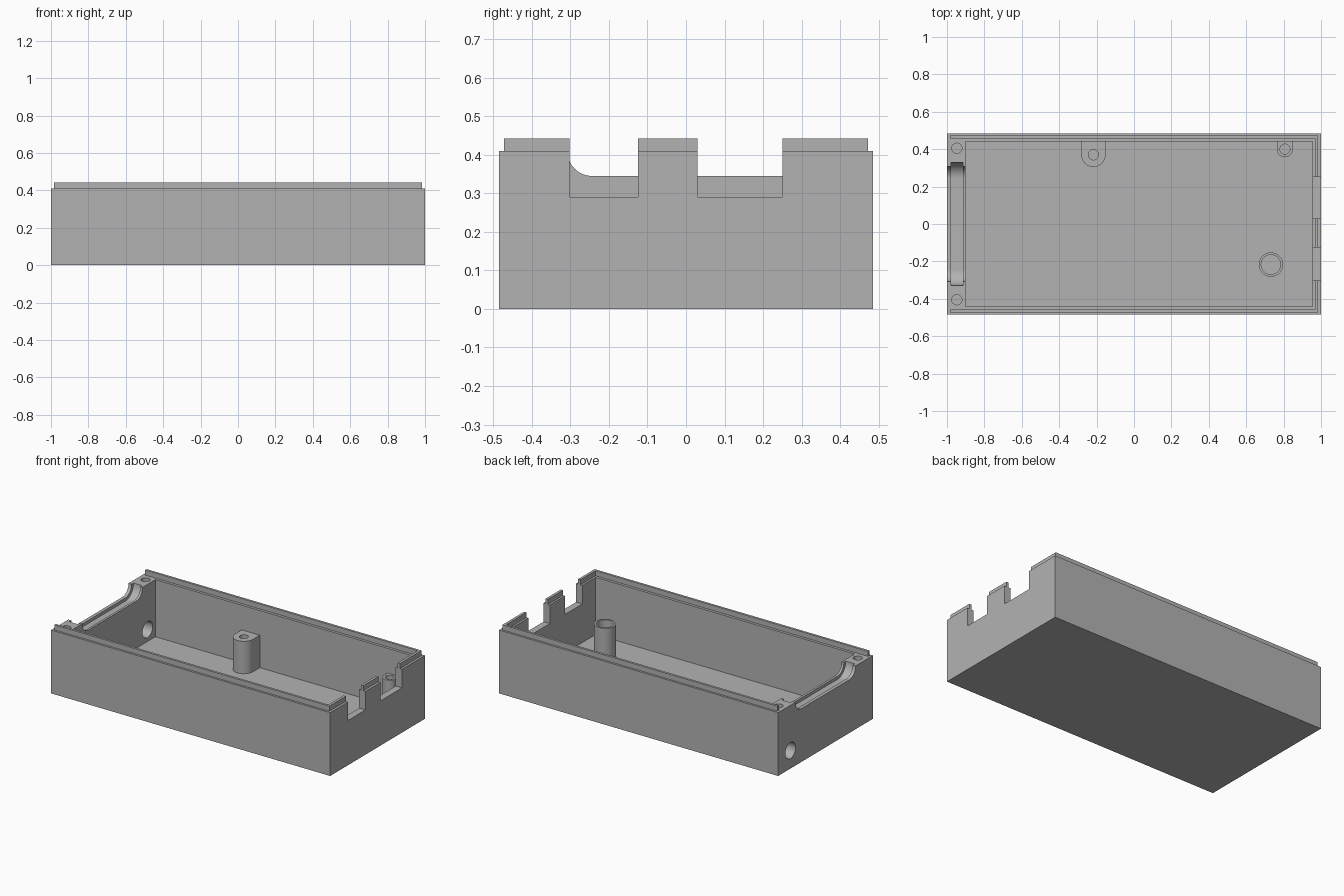
import bpy, bmesh
from math import pi, cos, sin, radians

if "Cube" in bpy.data.objects:
    bpy.data.objects.remove(bpy.data.objects["Cube"], do_unlink=True)

GREY = (0.45, 0.45, 0.45, 1)
grey = bpy.data.materials.new("plain grey")
grey.use_nodes = True
grey.diffuse_color = GREY
grey.node_tree.nodes["Principled BSDF"].inputs["Base Color"].default_value = GREY


def prism(name, outline, axis, low, high):
    """Extrude a flat outline along z (outline is x, y) or along x (outline is y, z)."""
    place = (lambda u, v, d: (u, v, d)) if axis == "z" else (lambda u, v, d: (d, u, v))
    bm = bmesh.new()
    rings = [[bm.verts.new(place(u, v, d)) for u, v in outline] for d in (low, high)]
    for ring in rings:
        bm.faces.new(ring)
    n = len(outline)
    for i in range(n):
        j = (i + 1) % n
        bm.faces.new((rings[0][i], rings[0][j], rings[1][j], rings[1][i]))
    bmesh.ops.recalc_face_normals(bm, faces=bm.faces)
    mesh = bpy.data.meshes.new(name)
    bm.to_mesh(mesh)
    bm.free()
    mesh.materials.append(grey)
    obj = bpy.data.objects.new(name, mesh)
    bpy.context.collection.objects.link(obj)
    return obj


def rect(u0, u1, v0, v1):
    return [(u0, v0), (u1, v0), (u1, v1), (u0, v1)]


def arc(u, v, r, start, end, steps):
    angles = [start + (end - start) * i / steps for i in range(steps + 1)]
    return [(u + r * cos(a), v + r * sin(a)) for a in angles]


def circle(u, v, r):
    return arc(u, v, r, 0, 2 * pi, 48)[:-1]


def cut(obj, *cutter_shape):
    """Subtract a prism and discard the cutter."""
    cutter = prism("cutter", *cutter_shape)
    cutter.hide_render = True
    mod = obj.modifiers.new("cut", "BOOLEAN")
    mod.operation = "DIFFERENCE"
    mod.solver = "EXACT"
    mod.object = cutter
    bpy.context.view_layer.objects.active = obj
    bpy.ops.object.modifier_apply(modifier=mod.name)
    bpy.data.objects.remove(cutter, do_unlink=True)


def smooth(obj):
    bpy.ops.object.select_all(action="DESELECT")
    obj.select_set(True)
    bpy.context.view_layer.objects.active = obj
    bpy.ops.object.shade_smooth_by_angle(angle=radians(30))


FLOOR, RIM, LIP_TOP = 0.04, 0.41, 0.443
NOTCHES = ((-0.303, -0.125), (0.03, 0.25))

# Tray: solid block hollowed out, with a thick left wall
tray = prism("tray", rect(-1, 1, -0.485, 0.485), "z", 0, RIM)
cut(tray, rect(-0.9, 0.955, -0.44, 0.44), "z", FLOOR, 0.6)


# Round-cornered saddle in the left wall and the deeper groove inside it
def saddle(r):
    y, z = 0.243, 0.41
    left = arc(-y, z, r, pi, 1.5 * pi, 16)
    right = arc(y, z, r, 1.5 * pi, 2 * pi, 16)
    return [(-y - r, 0.6)] + left + right + [(y + r, 0.6)]


cut(tray, saddle(0.065), "x", -1.1, -0.88)
cut(tray, saddle(0.085), "x", -0.978, -0.915)

# Screw holes and cable hole in the left wall
for side in (-1, 1):
    cut(tray, circle(-0.947, side * 0.405, 0.027), "z", 0.2, 0.6)
cut(tray, circle(0.36, 0.117, 0.052), "x", -1.1, -0.85)

# Raised lip along the front, right and back walls
half = [(-0.985, 0.472), (0.985, 0.472)]
inner = [(-0.985, -0.457), (0.968, -0.457), (0.968, 0.457), (-0.985, 0.457)]
lip = prism("rim_lip", half + [(x, -y) for x, y in reversed(half)] + inner,
            "z", RIM - 0.01, LIP_TOP)

# Connector notches through the right wall and its lip
for y0, y1 in NOTCHES:
    for part in (tray, lip):
        cut(part, rect(y0, y1, 0.29, 0.6), "x", 0.9, 1.1)
smooth(tray)

# Screw posts merged into the back wall
for name, x, y, r in (("middle_post", -0.217, 0.37, 0.065),
                      ("corner_post", 0.807, 0.4, 0.043)):
    outline = arc(x, y, r, pi, 2 * pi, 24) + [(x + r, 0.45), (x - r, 0.45)]
    post = prism(name, outline, "z", FLOOR - 0.01, 0.25)
    cut(post, circle(x, y, 0.027), "z", 0.08, 0.4)
    smooth(post)

# Free-standing hollow tube
tube = prism("round_tube", circle(0.732, -0.217, 0.065), "z", FLOOR - 0.01, 0.255)
cut(tube, circle(0.732, -0.217, 0.052), "z", FLOOR, 0.4)
smooth(tube)
